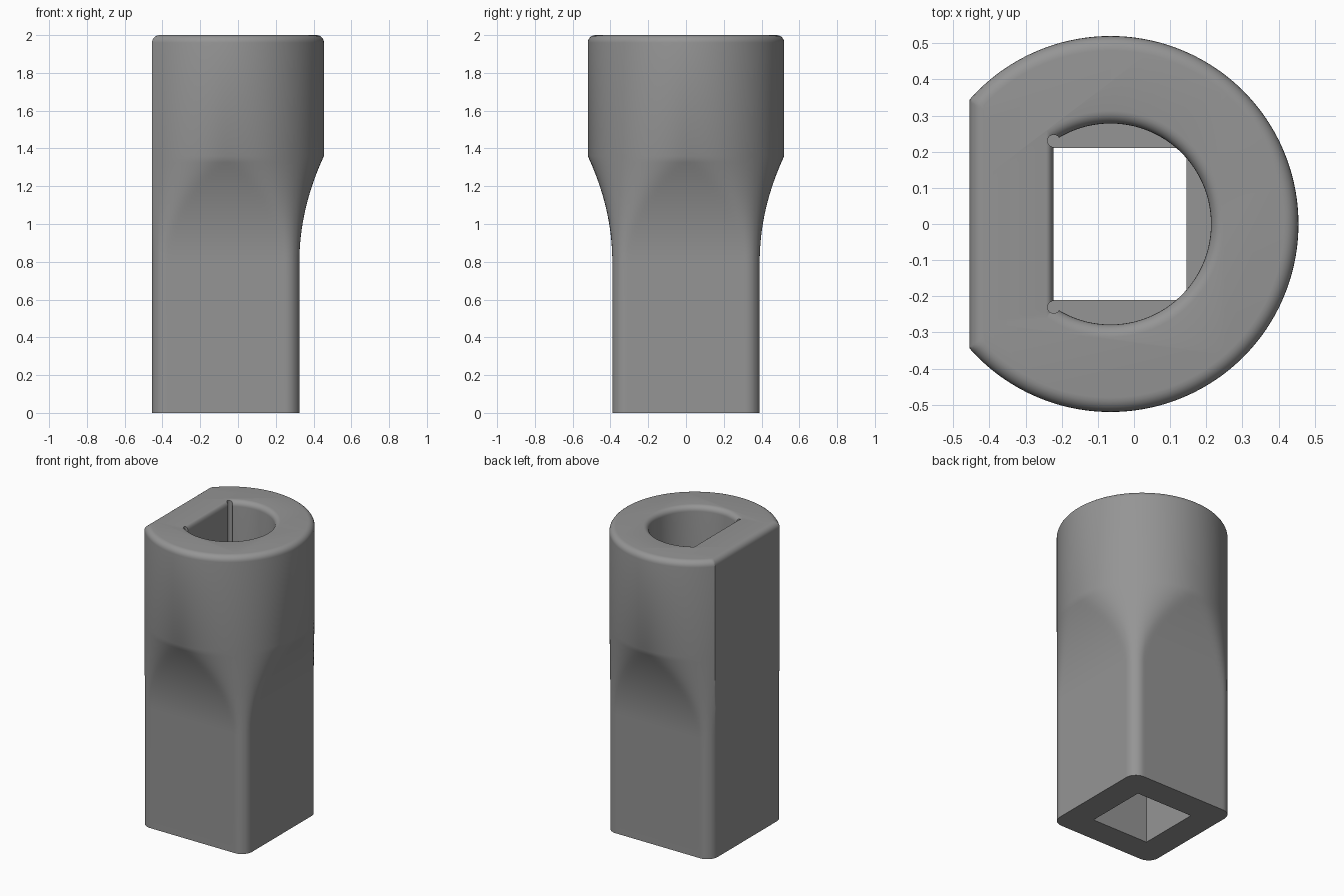
import bpy, bmesh, math

if "Cube" in bpy.data.objects:
    bpy.data.objects.remove(bpy.data.objects["Cube"])

CX = -0.065           # axis of the round parts
R, FLAT = 0.52, 0.39  # collar radius, distance from axis to the flat side
BORE_R, BORE_FLAT = 0.278, 0.157
LEDGE = 1.1           # depth where the bore meets the square hole

steel = bpy.data.materials.new("grey steel")
steel.diffuse_color = (0.3, 0.3, 0.3, 1)
steel.use_nodes = True
steel.node_tree.nodes["Principled BSDF"].inputs["Base Color"].default_value = steel.diffuse_color


def polar(theta, w, r, flat):
    """Radius of a rounded square (half width w, corner r) cut flat at x = -flat."""
    c, s = abs(math.cos(theta)), abs(math.sin(theta))
    big, small = max(c, s), min(c, s)
    d = w / big
    k = w - r
    if d * small > k:
        b = k * (c + s)
        d = b + math.sqrt(max(b * b - 2 * k * k + r * r, 0))
    if math.cos(theta) < 0:
        d = min(d, flat / c)
    return d


def loft(name, levels, corner):
    """Solid through levels of (z, half width, corner radius, flat distance)."""
    angles = [math.radians(a * 2) for a in range(180)]
    angles += [math.radians(q * 90 + 45 + o) for q in range(4) for o in (-6, -5, -4, -2, 2, 4, 5, 6)
               if (q * 90 + 45 + o) % 2]
    angles += [math.pi - corner, math.pi + corner]
    angles = sorted(set(angles))
    bm = bmesh.new()
    rings = []
    for z, w, r, flat in levels:
        ring = []
        for a in angles:
            d = polar(a, w, r, flat)
            ring.append(bm.verts.new((CX + d * math.cos(a), d * math.sin(a), z)))
        rings.append(ring)
    n = len(angles)
    for low, high in zip(rings, rings[1:]):
        for i in range(n):
            j = (i + 1) % n
            bm.faces.new((low[i], low[j], high[j], high[i]))
    bm.faces.new(rings[0][::-1])
    bm.faces.new(rings[-1])
    mesh = bpy.data.meshes.new(name)
    bm.to_mesh(mesh)
    bm.free()
    mesh.materials.append(steel)
    ob = bpy.data.objects.new(name, mesh)
    bpy.context.collection.objects.link(ob)
    return ob


def section(z, w):
    """Rounded square whose corners always touch the collar radius."""
    return (z, w, (w * math.sqrt(2) - R) / (math.sqrt(2) - 1), FLAT)


# Body: square shank, flare, round collar with a rounded rim
levels = [section(0, FLAT), section(0.8, FLAT)]
for i in range(1, 17):
    t = i / 16
    levels.append(section(0.8 + 0.56 * t, FLAT + (R - FLAT) * t * t))
F = 0.04
for i in range(7):
    a = i / 6 * math.pi / 2
    d = F * (1 - math.cos(a))
    levels.append((2 - F + F * math.sin(a), R - d, R - d, FLAT - d))
body = loft("socket_body", levels, math.acos(FLAT / R))

# Flat-sided bore with a rounded mouth
G = 0.035
levels = [(LEDGE, BORE_R, BORE_R, BORE_FLAT)]
for i in range(7):
    a = i / 6 * math.pi / 2
    d = G * (1 - math.cos(a))
    levels.append((2 - G + G * math.sin(a), BORE_R + d, BORE_R + d, BORE_FLAT + d * 0.6))
levels.append((2.1, BORE_R + G, BORE_R + G, BORE_FLAT + G * 0.6))
cutters = [loft("bore_cutter", levels, math.acos(BORE_FLAT / BORE_R))]

# Square drive hole through the shank
bpy.ops.mesh.primitive_cube_add(size=1, location=(CX, 0, LEDGE / 2))
bpy.context.object.scale = (0.42, 0.42, LEDGE + 0.2)
bpy.context.object.location.z = (LEDGE - 0.2) / 2 + 0.1 - 0.1 + 0.0005
cutters.append(bpy.context.object)

# Small relief grooves at the ends of the bore's flat
for s in (-1, 1):
    bpy.ops.mesh.primitive_cylinder_add(vertices=24, radius=0.017, depth=2.1 - LEDGE,
                                        location=(CX - BORE_FLAT, s * 0.23, (2.1 + LEDGE) / 2))
    cutters.append(bpy.context.object)

bpy.context.view_layer.update()
bpy.ops.object.select_all(action='DESELECT')
bpy.context.view_layer.objects.active = body
body.select_set(True)
for c in cutters:
    c.hide_render = True
    m = body.modifiers.new("cut", 'BOOLEAN')
    m.operation = 'DIFFERENCE'
    m.solver = 'EXACT'
    m.object = c
    bpy.ops.object.modifier_apply(modifier=m.name)
for c in cutters:
    bpy.data.objects.remove(c)

bpy.ops.object.shade_smooth_by_angle(angle=math.radians(25))
